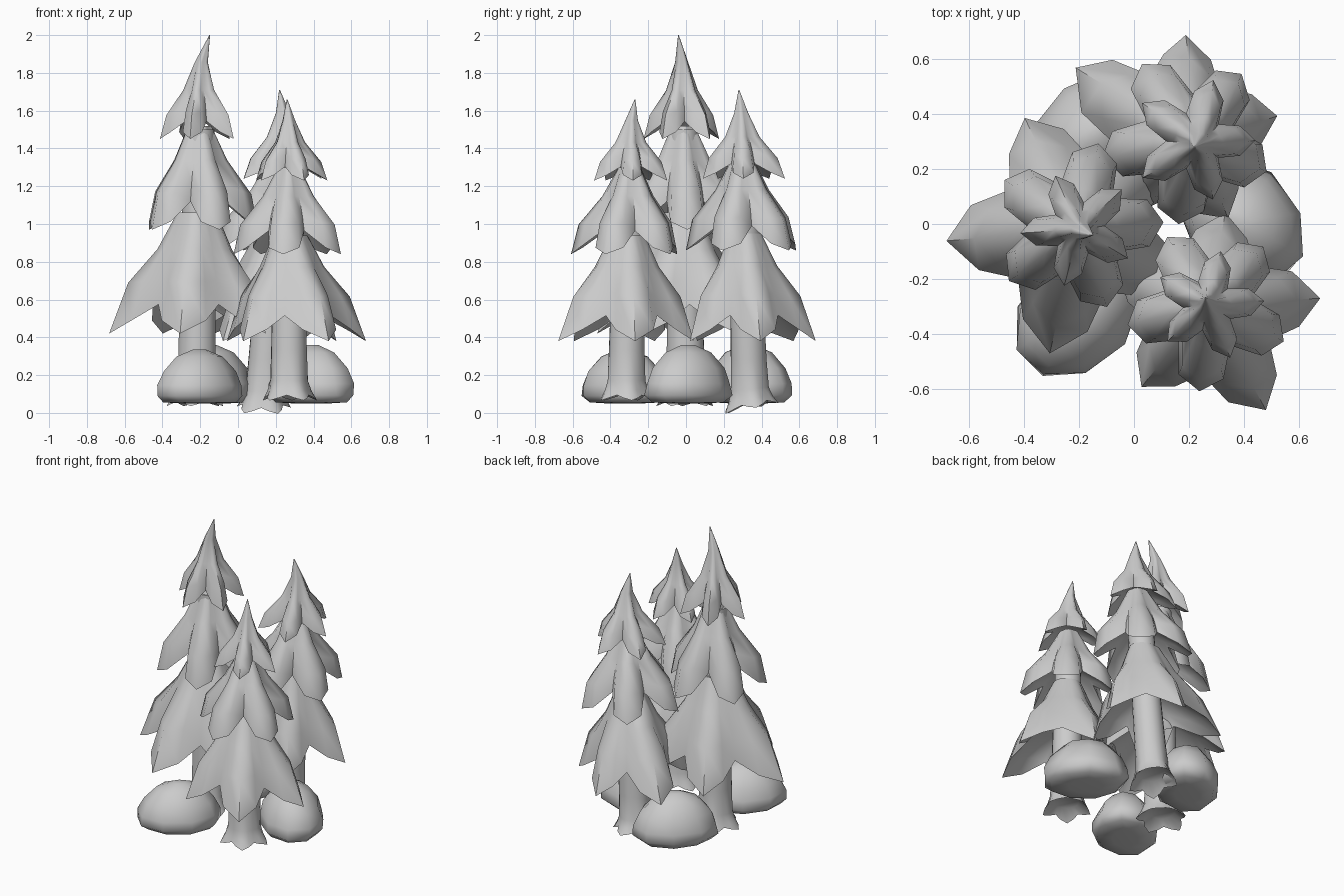
import bpy, math, random
from mathutils import Vector

random.seed(4)
cube = bpy.data.objects.get("Cube")
if cube:
    bpy.data.objects.remove(cube, do_unlink=True)

grey = bpy.data.materials.new("plain grey")
grey.use_nodes = True
GREY = (0.6, 0.6, 0.6, 1)
grey.diffuse_color = GREY
grey.node_tree.nodes["Principled BSDF"].inputs["Base Color"].default_value = GREY


def loft(name, rings):
    """Skin a stack of rings, top to bottom, and cap both ends."""
    n = len(rings[0])
    verts = [v for ring in rings for v in ring]
    faces = []
    for k in range(len(rings) - 1):
        for i in range(n):
            j = (i + 1) % n
            a, b = k * n, (k + 1) * n
            faces.append((a + i, b + i, b + j, a + j))
    faces.append(tuple(range(n)))
    faces.append(tuple(reversed(range(len(verts) - n, len(verts)))))
    mesh = bpy.data.meshes.new(name)
    mesh.from_pydata(verts, [], faces)
    mesh.validate()
    mesh.polygons.foreach_set("use_smooth", [True] * len(mesh.polygons))
    mesh.set_sharp_from_angle(angle=math.radians(62))
    mesh.materials.append(grey)
    obj = bpy.data.objects.new(name, mesh)
    bpy.context.collection.objects.link(obj)


# Branch profiles: (tip radius, notch radius, tip height, notch height), as fractions
LOWER = [
    (0.24, 0.23, 1.0, 1.0),
    (0.46, 0.40, 0.70, 0.70),
    (0.79, 0.53, 0.42, 0.45),
    (1.0, 0.60, 0.0, 0.24),
    (0.72, 0.50, 0.20, 0.34),
    (0.24, 0.24, 0.46, 0.46),
]
MIDDLE = [
    (0.20, 0.18, 1.0, 1.0),
    (0.47, 0.35, 0.67, 0.67),
    (0.88, 0.47, 0.34, 0.44),
    (1.0, 0.53, 0.0, 0.27),
    (0.70, 0.46, 0.20, 0.34),
    (0.30, 0.30, 0.42, 0.42),
]
SPIRE = [
    (0.01, 0.01, 1.0, 1.0),
    (0.17, 0.15, 0.74, 0.74),
    (0.42, 0.27, 0.47, 0.47),
    (0.84, 0.38, 0.23, 0.32),
    (1.0, 0.46, 0.0, 0.17),
    (0.64, 0.40, 0.12, 0.20),
    (0.30, 0.30, 0.22, 0.22),
]


def tier(name, axis, profile, bottom, top, boughs, blunt):
    """Five drooping boughs, each (direction, reach), around the tree axis."""
    rings = []
    for tip_r, notch_r, tip_z, notch_z in profile:
        ring = []
        for k in range(5):
            angle, reach = boughs[k]
            next_angle, next_reach = boughs[(k + 1) % 5]
            gap = (next_angle - angle) % 360
            for q, w in enumerate((1, blunt, 0, blunt)):
                a = math.radians(angle + gap * q / 4)
                span = (reach, reach, (reach + next_reach) / 2, next_reach)[q]
                r = span * (notch_r + (tip_r - notch_r) * w)
                z = bottom + (top - bottom) * (notch_z + (tip_z - notch_z) * w)
                c = axis(z)
                ring.append((c.x + r * math.cos(a), c.y + r * math.sin(a), z))
        rings.append(ring)
    loft(name, rings)


def trunk(name, axis, base, top, radius, tilt, turn):
    """Round stem with a lobed root flare, hollow underneath."""
    rings = []
    for z, grow, lobe in ((top, 0.8, 0), (base + 0.25, 1, 0), (base + 0.09, 1.05, 0.03),
                          (base + 0.04, 1.2, 0.1), (base, 1.4, 0.2), (base + 0.05, 0.8, 0)):
        ring = []
        for i in range(20):
            a = math.radians(turn + i * 18)
            wave = math.cos(5 * math.radians(i * 18))
            r = radius * (grow + lobe * wave)
            c = axis(z)
            foot = max(0, 1 - (z - base) / 0.2)
            dy = r * math.sin(a)
            ring.append((c.x + r * math.cos(a), c.y + dy,
                         z + foot * (tilt * dy - 0.07 * lobe * wave)))
        rings.append(ring)
    loft(name, rings)


def even(turn, reach):
    """Five boughs spread evenly, with a little variety in reach."""
    return [(turn + 72 * k, reach * random.uniform(0.97, 1.03)) for k in range(5)]


def tree(name, foot, head, bend, base, height, radius, tilt, tiers):
    start, end, bend = Vector(foot), Vector(head), Vector(bend)

    def axis(z):
        return start.lerp(end, z / height) + bend * max(0, (z / height - 0.88) / 0.12) ** 2

    trunk(name + "_trunk", axis, base, height - 0.5, radius, tilt, tiers[0][2][0][0])
    for label, profile, blunt, (bottom, top, boughs) in zip(
            ("lower", "middle", "top"), (LOWER, MIDDLE, SPIRE), (0.55, 0.72, 0.6), tiers):
        tier(f"{name}_{label}_branches", axis, profile, bottom, top, boughs, blunt)


tree("tall_tree", (-0.22, 0.0), (-0.2, -0.02), (0.05, -0.02), 0.05, 2.0, 0.10, 0,
     [(0.42, 1.06, [(187, 0.47), (259, 0.475), (330, 0.42), (41, 0.42), (115, 0.43)]),
      (0.97, 1.52, even(219, 0.32)), (1.45, 2.0, even(185, 0.21))])
tree("front_tree", (0.27, -0.32), (0.27, -0.29), (-0.01, 0.02), 0.08, 1.66, 0.095, 0,
     [(0.38, 0.94, [(300, 0.42), (6, 0.41), (80, 0.36), (156, 0.36), (229, 0.37)]),
      (0.84, 1.30, even(264, 0.305)), (1.23, 1.66, even(293, 0.20))])
tree("back_tree", (0.13, 0.34), (0.25, 0.29), (-0.03, -0.01), 0.035, 1.71, 0.095, 0.2,
     [(0.38, 0.95, [(85, 0.36), (147, 0.44), (229, 0.36), (301, 0.36), (10, 0.37)]),
      (0.86, 1.34, even(49, 0.31)), (1.24, 1.71, even(0, 0.23))])


def rock(name, x, y, top, turn):
    """Oval dome boulder with a tucked-in underside; turn aims its long axis."""
    long_axis = Vector((math.cos(math.radians(turn)), math.sin(math.radians(turn))))
    short_axis = long_axis.orthogonal()
    rings = []
    for f, h in ((0.15, 1.0), (0.54, 0.87), (0.83, 0.6), (0.97, 0.34),
                 (1.0, 0.14), (0.82, 0.02), (0.4, 0.0)):
        ring = []
        for i in range(9):
            a = math.radians(i * 40)
            r = f * random.uniform(0.97, 1.04)
            p = Vector((x, y)) + r * (0.265 * math.cos(a) * long_axis
                                      + 0.2 * math.sin(a) * short_axis)
            ring.append((p.x, p.y, 0.05 + (top - 0.05) * h))
        rings.append(ring)
    loft(name, rings)


rock("front_rock", -0.205, -0.33, 0.335, 45)
rock("side_rock", 0.39, 0.01, 0.36, 135)
rock("back_rock", -0.15, 0.325, 0.36, 45)
